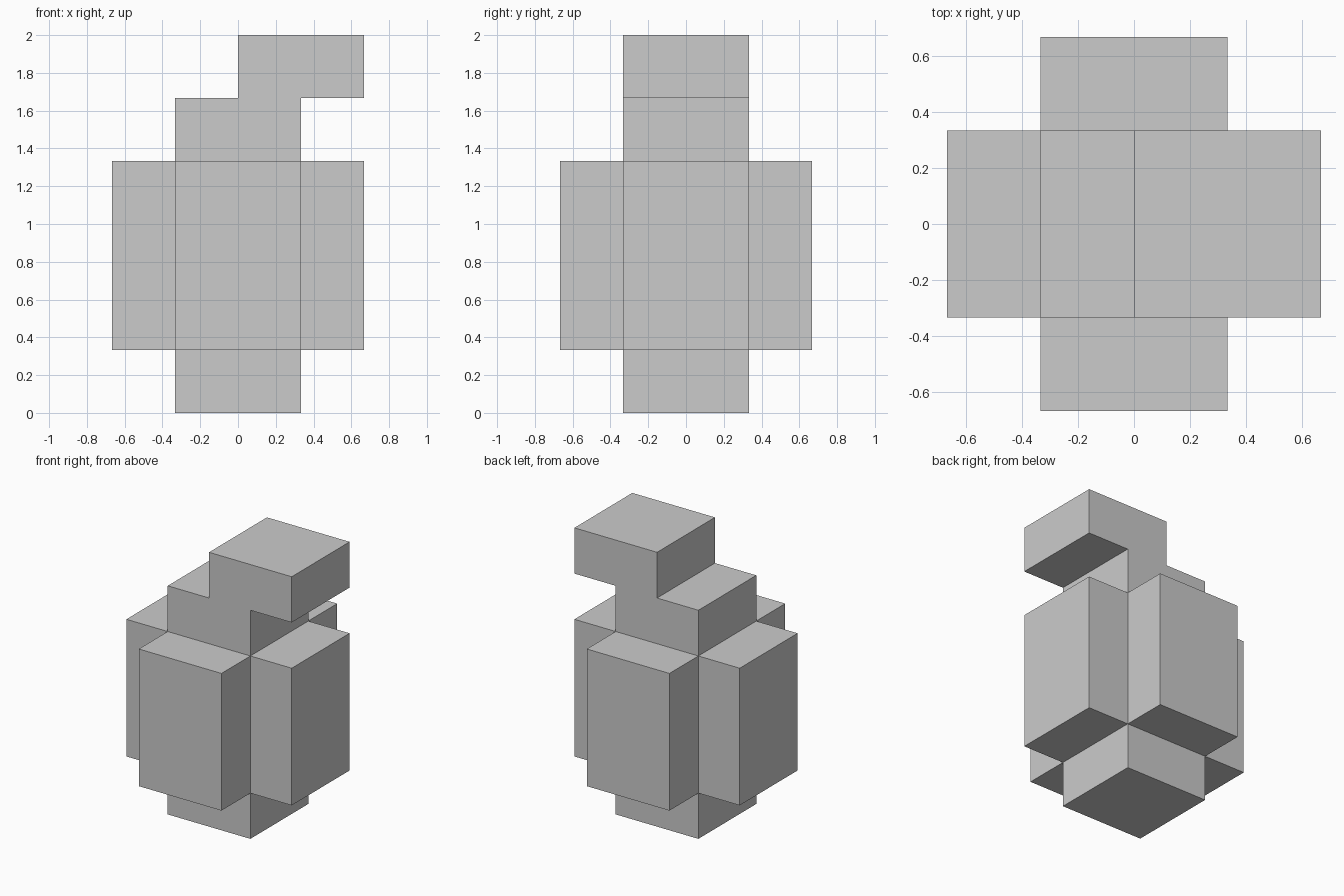
import bpy, bmesh, math
from itertools import product

if "Cube" in bpy.data.objects:
    bpy.data.objects.remove(bpy.data.objects["Cube"])

U = 1 / 3  # the whole model sits on a grid of one-third units

# Blocks as (min corner, max corner) in grid units
BLOCKS = [
    ((-1, -1, 0), (1, 1, 5)),   # central column: foot, core and neck
    ((-2, -1, 1), (2, 1, 4)),   # side panels, left to right
    ((-1, -2, 1), (1, 2, 4)),   # side panels, front to back
    ((0, -1, 5), (2, 1, 6)),    # offset top block
]


def fuse_blocks(name, blocks):
    """Join grid blocks into one closed skin with no inner faces."""
    cells = set()
    for lo, hi in blocks:
        cells.update(product(*(range(a, b) for a, b in zip(lo, hi))))
    bm = bmesh.new()
    for cell in cells:
        for axis, side in product(range(3), (0, 1)):
            beside = list(cell)
            beside[axis] += 2 * side - 1
            if tuple(beside) in cells:
                continue
            ring = []
            for a, b in ((0, 0), (1, 0), (1, 1), (0, 1)):
                p = list(cell)
                p[axis] += side
                p[(axis + 1) % 3] += a
                p[(axis + 2) % 3] += b
                ring.append(bm.verts.new([c * U for c in p]))
            bm.faces.new(ring if side else ring[::-1])
    bmesh.ops.remove_doubles(bm, verts=bm.verts, dist=1e-4)
    # Merge the grid squares into large flat faces
    bmesh.ops.dissolve_limit(bm, angle_limit=math.radians(1),
                             verts=bm.verts, edges=bm.edges)
    bmesh.ops.recalc_face_normals(bm, faces=bm.faces)
    mesh = bpy.data.meshes.new(name)
    bm.to_mesh(mesh)
    bm.free()
    obj = bpy.data.objects.new(name, mesh)
    bpy.context.collection.objects.link(obj)
    return obj


# Blocky body with neck and offset top
fuse_blocks("block_body", BLOCKS)
